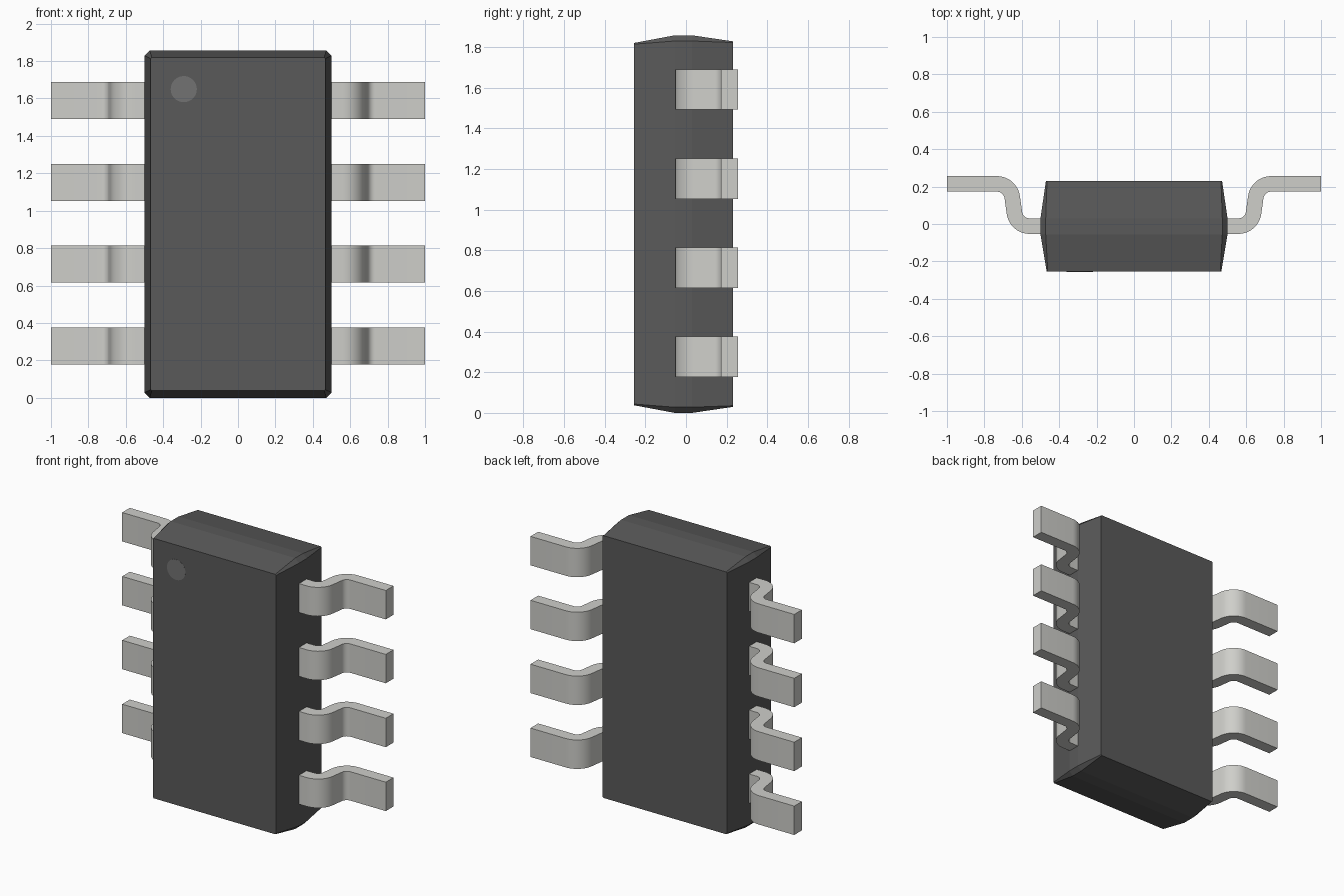
import bpy, bmesh, math
from mathutils import Vector

if "Cube" in bpy.data.objects:
    bpy.data.objects.remove(bpy.data.objects["Cube"])

HEIGHT = 1.857
MID_Z = HEIGHT / 2


def material(name, rgb):
    m = bpy.data.materials.new(name)
    m.diffuse_color = (*rgb, 1)
    m.use_nodes = True
    m.node_tree.nodes["Principled BSDF"].inputs["Base Color"].default_value = m.diffuse_color
    return m


dark = material("dark_plastic", (0.10, 0.10, 0.10))
mark = material("mark_grey", (0.17, 0.17, 0.17))
metal = material("tin_metal", (0.62, 0.62, 0.59))


def add_object(name, bm, mat):
    bmesh.ops.recalc_face_normals(bm, faces=bm.faces)
    mesh = bpy.data.meshes.new(name)
    bm.to_mesh(mesh)
    bm.free()
    mesh.materials.append(mat)
    ob = bpy.data.objects.new(name, mesh)
    bpy.context.collection.objects.link(ob)
    return ob


# Moulded body: chamfered rectangles lofted from front to back
def body_ring(bm, y, w, h, c):
    quarter = [(w, h - c), (w - c, h)]
    pts = quarter + [(-x, z) for x, z in reversed(quarter)]
    pts += [(-x, -z) for x, z in pts]
    return [bm.verts.new((x, y, z + MID_Z)) for x, z in pts]


bm = bmesh.new()
sections = [(-0.255, 0.467, 0.891, 0.006), (-0.055, 0.5, MID_Z, 0.028),
            (0.03, 0.5, MID_Z, 0.028), (0.23, 0.471, 0.899, 0.006)]
rings = [body_ring(bm, *s) for s in sections]
for a, b in zip(rings, rings[1:]):
    for i in range(8):
        j = (i + 1) % 8
        bm.faces.new((a[i], a[j], b[j], b[i]))
bm.faces.new(rings[0])
bm.faces.new(rings[-1])
add_object("body", bm, dark)

# Round orientation mark, flush on the front face
bm = bmesh.new()
disc = [bm.verts.new((-0.29 + 0.07 * math.cos(a), -0.2555, 1.65 + 0.07 * math.sin(a)))
        for a in (math.tau * i / 32 for i in range(32))]
bm.faces.new(disc)
face = bmesh.ops.extrude_face_region(bm, geom=bm.faces[:])
bmesh.ops.translate(bm, vec=(0, 0.003, 0),
                    verts=[g for g in face["geom"] if isinstance(g, bmesh.types.BMVert)])
add_object("orientation_mark", bm, mark)


# Gull-wing lead profile: centre line of two arcs, offset to both sides
THICK, RADIUS, TILT, STEPS = 0.083, 0.082, math.radians(82), 10
LOW_Y, HIGH_Y, BEND_X = -0.0115, 0.2145, 0.558
straight = (HIGH_Y - LOW_Y - 2 * RADIUS * (1 - math.cos(TILT))) / math.sin(TILT)
end_x = BEND_X + 2 * RADIUS * math.sin(TILT) + straight * math.cos(TILT)

path = [(0.47, LOW_Y, 0)]
angles = [TILT * i / STEPS for i in range(STEPS + 1)]
path += [(BEND_X + RADIUS * math.sin(a), LOW_Y + RADIUS * (1 - math.cos(a)), a) for a in angles]
path += [(end_x - RADIUS * math.sin(a), HIGH_Y - RADIUS * (1 - math.cos(a)), a)
         for a in reversed(angles)]
path += [(1.0, HIGH_Y, 0)]


def lead(name, side, z, width=0.198):
    bm = bmesh.new()
    rows = []
    for x, y, a in path:
        n = Vector((-math.sin(a), math.cos(a))) * THICK / 2
        rows.append([bm.verts.new((side * (x + s * n.x), y + s * n.y, z + h * width / 2))
                     for s, h in ((-1, -1), (1, -1), (1, 1), (-1, 1))])
    for a, b in zip(rows, rows[1:]):
        for i in range(4):
            j = (i + 1) % 4
            bm.faces.new((a[i], a[j], b[j], b[i]))
    bm.faces.new(rows[0])
    bm.faces.new(rows[-1])
    return add_object(name, bm, metal)


# Four leads on each side
bpy.ops.object.select_all(action='DESELECT')
for side, label in ((-1, "left"), (1, "right")):
    for i in range(4):
        ob = lead(f"{label}_lead_{i + 1}", side, 0.276 + 0.438 * i)
        ob.select_set(True)
        bpy.context.view_layer.objects.active = ob
bpy.ops.object.shade_smooth_by_angle(angle=math.radians(30))
